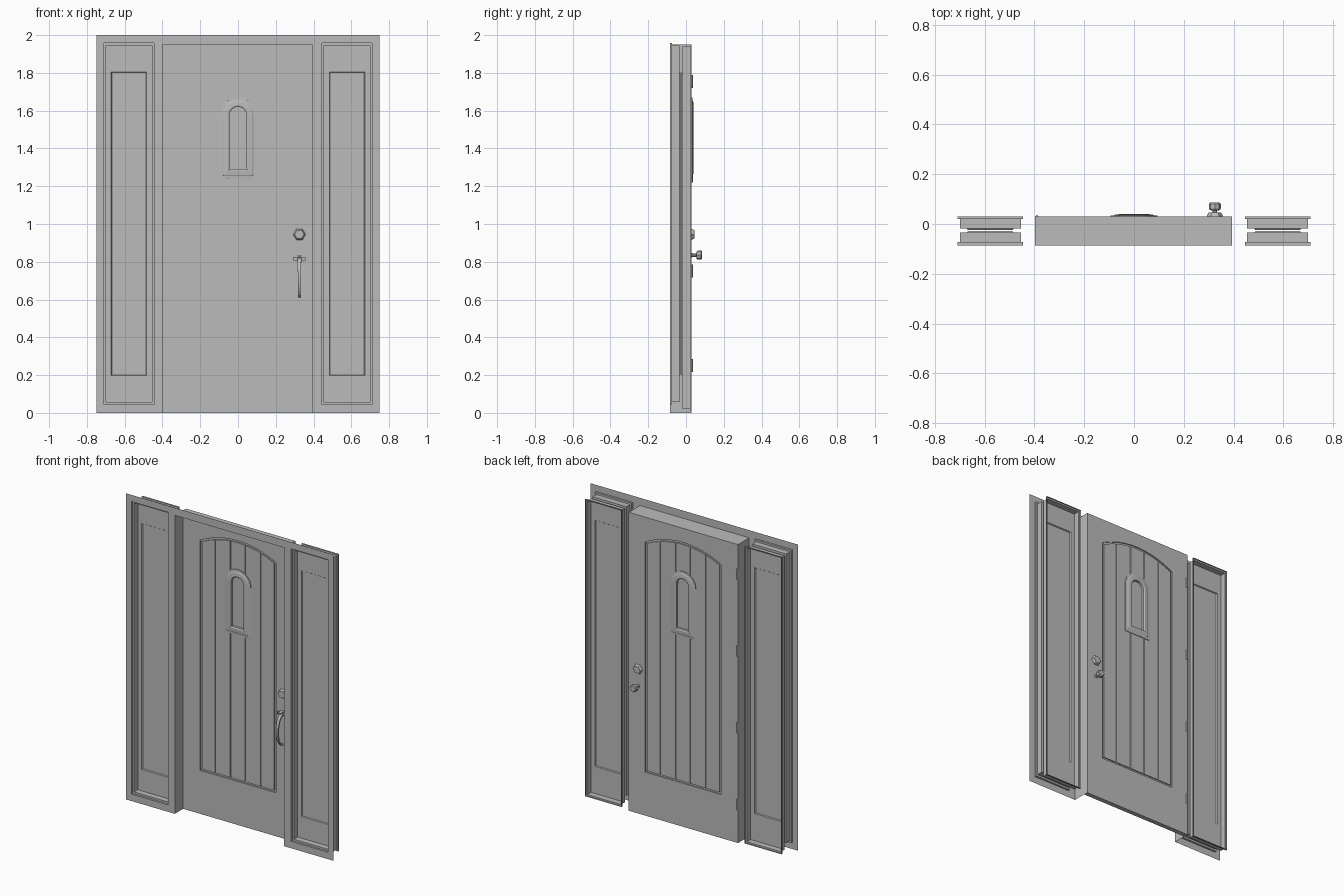
import bpy, bmesh, math

if "Cube" in bpy.data.objects:
    bpy.data.objects.remove(bpy.data.objects["Cube"])

FRONT, BACK, FACE = -0.086, 0.03, 0.0   # frame plane, rear plane, door front face

paint = bpy.data.materials.new("grey_paint")
paint.diffuse_color = (0.5, 0.5, 0.5, 1)
paint.use_nodes = True
paint.node_tree.nodes["Principled BSDF"].inputs["Base Color"].default_value = paint.diffuse_color


def finish(name, bm):
    bmesh.ops.recalc_face_normals(bm, faces=bm.faces)
    me = bpy.data.meshes.new(name)
    bm.to_mesh(me)
    bm.free()
    ob = bpy.data.objects.new(name, me)
    me.materials.append(paint)
    bpy.context.collection.objects.link(ob)
    return ob


def loft(name, loops, cap0=False, cap1=False, ring=False):
    """Skin a sequence of equal-length closed loops."""
    bm = bmesh.new()
    rows = [[bm.verts.new(p) for p in lp] for lp in loops]
    n = len(rows[0])
    pairs = list(zip(rows, rows[1:])) + ([(rows[-1], rows[0])] if ring else [])
    for a, b in pairs:
        for i in range(n):
            j = (i + 1) % n
            bm.faces.new((a[i], a[j], b[j], b[i]))
    if cap0:
        bm.faces.new(rows[0])
    if cap1:
        bm.faces.new(rows[-1])
    return finish(name, bm)


def rect(x0, x1, z0, z1, y):
    return [(x0, y, z0), (x1, y, z0), (x1, y, z1), (x0, y, z1)]


def arch(half, z0, spring, rise, y, n=16):
    """Arched outline: straight sides and a circular head."""
    r = (half * half + rise * rise) / (2 * rise)
    a = math.asin(min(1, half / r))
    pts = [(-half, y, z0), (half, y, z0)]
    for i in range(n + 1):
        t = a - 2 * a * i / n
        pts.append((r * math.sin(t), y, spring + rise - r + r * math.cos(t)))
    return pts


def box(name, x0, x1, y0, y1, z0, z1):
    return loft(name, [rect(x0, x1, z0, z1, y0), rect(x0, x1, z0, z1, y1)], True, True)


def turned(name, x, z, profile, n):
    """Lathe-like part along y from (radius, y) pairs."""
    return loft(name, [[(x + r * math.cos(2 * math.pi * i / n), y,
                         z + r * math.sin(2 * math.pi * i / n)) for i in range(n)]
                       for r, y in profile], True, True)


# Flat front frame with openings for the door and both sidelights
DX0, DX1, DTOP = -0.397, 0.393, 1.95
xs = [-0.75, -0.71, -0.445, DX0, DX1, 0.445, 0.71, 0.75]
zs = [0, 0.045, DTOP, 1.957, 2]
bm = bmesh.new()
for i in range(7):
    for k in range(4):
        door_hole = i == 3 and k < 2
        side_hole = i in (1, 5) and k in (1, 2)
        if not (door_hole or side_hole):
            bm.faces.new([bm.verts.new(p) for p in
                          rect(xs[i], xs[i + 1], zs[k], zs[k + 1], FRONT)])
bmesh.ops.remove_doubles(bm, verts=bm.verts, dist=1e-5)
finish("front_frame", bm)

# Door jambs and head, open at the bottom
bm = bmesh.new()
path = [(DX0, 0), (DX0, DTOP), (DX1, DTOP), (DX1, 0)]
for (xa, za), (xb, zb) in zip(path, path[1:]):
    bm.faces.new([bm.verts.new(p) for p in
                  ((xa, FRONT, za), (xb, FRONT, zb), (xb, BACK, zb), (xa, BACK, za))])
bmesh.ops.remove_doubles(bm, verts=bm.verts, dist=1e-5)
finish("door_jambs", bm)

# Sidelights: stepped reveals narrowing to a sunken panel, front and rear
for side, c in (("left", -0.5775), ("right", 0.5775)):
    def ring(half, z0, z1, y):
        return rect(c - half, c + half, z0, z1, y)
    loft(side + "_sidelight_front", [
        ring(0.1325, 0.045, 1.957, FRONT), ring(0.1325, 0.045, 1.957, -0.073),
        ring(0.1225, 0.057, 1.945, -0.073), ring(0.1225, 0.057, 1.945, -0.035),
        ring(0.094, 0.197, 1.805, -0.035), ring(0.090, 0.201, 1.801, -0.029),
        ring(0.080, 0.211, 1.791, -0.029)], cap1=True)
    loft(side + "_sidelight_rear", [
        ring(0.1325, 0.01, 1.95, BACK), ring(0.1325, 0.01, 1.95, 0.02),
        ring(0.1225, 0.02, 1.94, 0.02), ring(0.1225, 0.02, 1.94, -0.018),
        ring(0.094, 0.197, 1.805, -0.018), ring(0.090, 0.201, 1.801, -0.024),
        ring(0.080, 0.211, 1.791, -0.024)], cap1=True)

# Door slab with arched border groove, plank grooves and window pocket on each face
door = box("door", DX0, DX1, FACE, BACK, 0, DTOP)
cutters = []
for y, out in ((FACE, -1), (BACK, 1)):
    a, b = y + out * 0.01, y - out * 0.007
    outer = (0.274, 0.284, 1.787, 0.070)
    inner = (0.262, 0.296, 1.780, 0.064)
    cutters.append(loft("border_cutter", [arch(*outer, a), arch(*outer, b),
                                          arch(*inner, b), arch(*inner, a)], ring=True))
    for x in (-0.165, -0.0535, 0.0535, 0.165):
        top = 1.783 + 0.067 * (1 - (x / 0.268) ** 2)
        cutters.append(box("plank_cutter", x - 0.003, x + 0.003, min(a, b) + 0.001,
                           max(a, b) - 0.001, 0.29, top))
    w = (0.045, 1.29, 1.575, 0.045)
    cutters.append(loft("window_cutter", [arch(*w, a), arch(*w, y - out * 0.009)], True, True))

bpy.context.view_layer.objects.active = door
for cut in cutters:
    mod = door.modifiers.new("groove", 'BOOLEAN')
    mod.operation, mod.solver, mod.object = 'DIFFERENCE', 'EXACT', cut
    bpy.ops.object.modifier_apply(modifier=mod.name)
for cut in cutters:
    bpy.data.objects.remove(cut)

# Raised window trim on both faces
for name, y, out in (("front", FACE, -1), ("rear", BACK, 1)):
    steps = [(0.050, 0), (0.050, 0.004), (0.036, 0.005), (0.030, 0.008), (0.008, 0.010), (0, 0.006), (0, 0)]
    loft(name + "_window_trim", [arch(0.045 + d, 1.29 - d, 1.575, 0.045 + d, y + out * h)
                                 for d, h in steps])

# Hinge barrels on the rear
for z in (0.25, 0.752, 1.253, 1.755):
    bm = bmesh.new()
    bmesh.ops.create_cone(bm, cap_ends=True, segments=8, radius1=0.006, radius2=0.006, depth=0.068)
    bmesh.ops.translate(bm, vec=(-0.39, BACK, z), verts=bm.verts)
    finish("hinge", bm)

# Deadbolts and rear knob
HX = 0.325
for name, y, out in (("front", FACE, -1), ("rear", BACK, 1)):
    turned(name + "_deadbolt", HX, 0.945,
           [(0.033, y), (0.031, y + out * 0.006), (0.025, y + out * 0.016)], 6)
turned("rear_knob", HX, 0.835,
       [(0.012, BACK), (0.009, 0.036), (0.009, 0.054), (0.020, 0.056),
        (0.024, 0.062), (0.024, 0.080), (0.019, 0.086)], 8)

# Front pull: latch plate, thumb lever and bowed tapering grip
box("latch_plate", HX - 0.033, HX + 0.033, -0.012, FACE, 0.808, 0.826)
box("thumb_lever", HX - 0.011, HX + 0.011, -0.04, FACE, 0.827, 0.834)
loops = []
for i in range(13):
    t = i / 12
    ang = math.pi * t
    w = 0.011 - 0.006 * t
    y, z = -0.006 - 0.052 * math.sin(ang), 0.717 + 0.1 * math.cos(ang)
    ny, nz = -0.005 * math.sin(ang), 0.005 * math.cos(ang)
    loops.append([(HX - w, y + ny, z + nz), (HX + w, y + ny, z + nz),
                  (HX + w, y - ny, z - nz), (HX - w, y - ny, z - nz)])
loft("pull_grip", loops, True, True)
